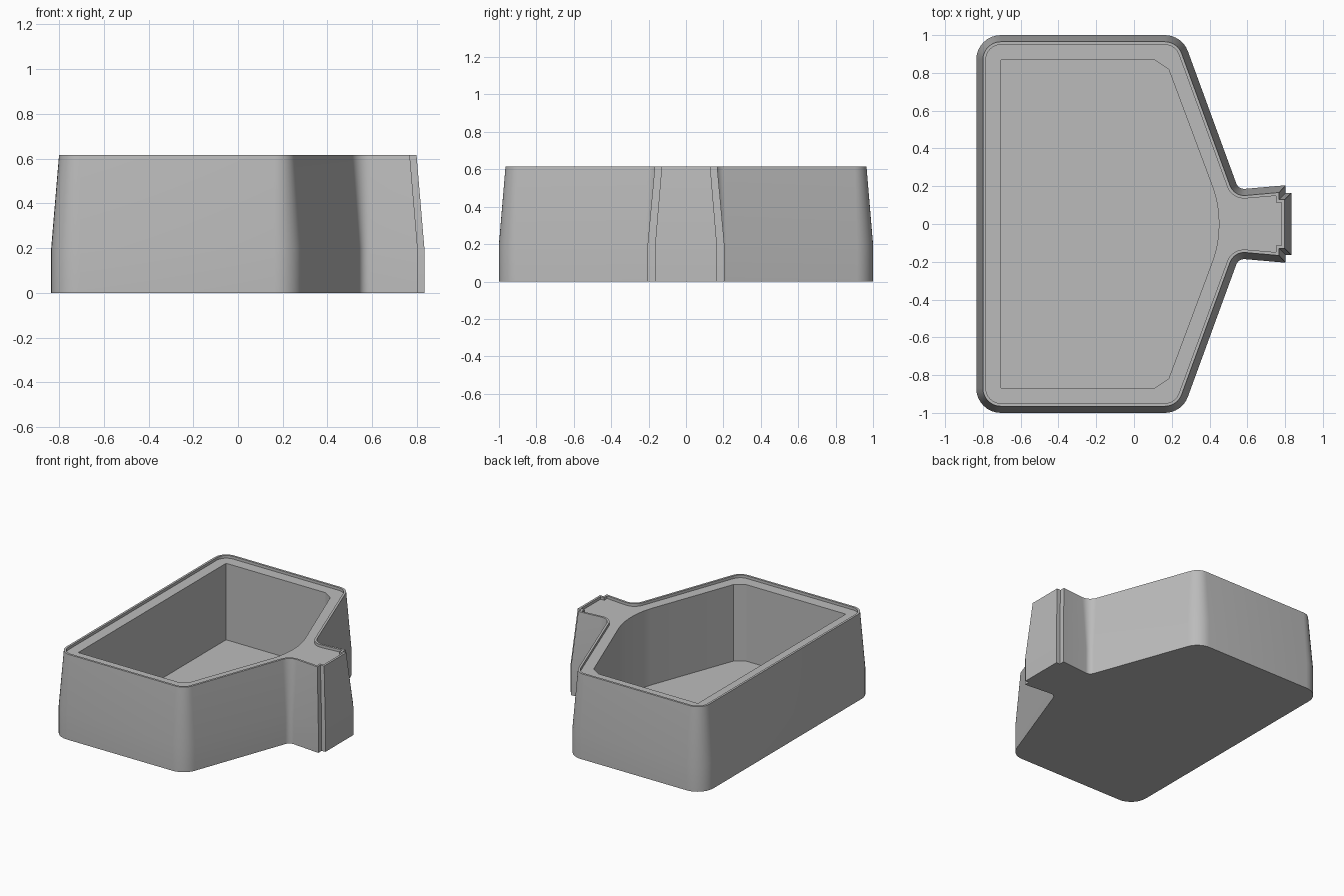
import bpy, bmesh, math
from mathutils import Vector
from mathutils.geometry import intersect_line_line_2d, intersect_line_line

old = bpy.data.objects.get("Cube")
if old:
    bpy.data.objects.remove(old, do_unlink=True)

grey = bpy.data.materials.new("plain_grey")
grey.use_nodes = True
colour = (0.5, 0.5, 0.5, 1)
grey.diffuse_color = colour
grey.node_tree.nodes["Principled BSDF"].inputs["Base Color"].default_value = colour


def mirrored(half):
    """Close a half outline (y >= 0, listed from +x to -x) across the x axis."""
    return half + [(p[0], -p[1], *p[2:]) for p in reversed(half) if p[1] > 0]


def inset_outline(corners, d, steps=8):
    """Inset a counter-clockwise outline of (x, y, radius) by d, rounding corners."""
    n = len(corners)
    pts = [Vector(c[:2]) for c in corners]
    out = []
    for i, p in enumerate(pts):
        a = (p - pts[i - 1]).normalized()
        b = (pts[(i + 1) % n] - p).normalized()
        na, nb = Vector((-a.y, a.x)), Vector((-b.y, b.x))
        corner = p + (na + nb) * d / (1 + na.dot(nb))
        turn = a.cross(b)
        r = corners[i][2]
        if r == 0:
            out.append(corner)
            continue
        side = 1 if turn > 0 else -1
        r -= side * d
        angle = math.atan2(turn, a.dot(b))
        start = corner - a * r * math.tan(abs(angle) / 2)
        centre = start + na * side * r
        for k in range(steps + 1):
            t = angle * k / steps
            spoke = start - centre
            out.append(centre + Vector((
                spoke.x * math.cos(t) - spoke.y * math.sin(t),
                spoke.x * math.sin(t) + spoke.y * math.cos(t))))
    return out


# Body outline with the stepped connector neck, and the cavity outline
body = mirrored([(0.833, 0.165, 0), (0.803, 0.165, 0), (0.803, 0.205, 0),
                 (0.553, 0.183, 0.045), (0.254, 1.0, 0.13), (-0.835, 1.0, 0.13)])
cavity = mirrored([(0.45, 0), (0.446, 0.07), (0.436, 0.13), (0.42, 0.185),
                   (0.183, 0.82), (0.11, 0.867), (-0.705, 0.867)])

top, ledge, floor = 0.615, 0.595, 0.027
bm = bmesh.new()


def ring(points, z):
    return [bm.verts.new((p[0], p[1], z)) for p in points]


def wall(lower, upper):
    n = len(lower)
    for i in range(n):
        j = (i + 1) % n
        bm.faces.new((lower[i], lower[j], upper[j], upper[i]))


def loop_edges(loop):
    return [bm.edges.get((v, loop[i - 1])) for i, v in enumerate(loop)]


# Outer wall, raised lip and recessed ledge
profile = [(0, 0), (0, 0.2), (0.035, top), (0.051, top), (0.051, ledge)]
rings = [ring(inset_outline(body, d), z) for d, z in profile]
for lower, upper in zip(rings, rings[1:]):
    wall(lower, upper)
bm.faces.new(rings[0][::-1])

# Cavity walls, floor and the ledge surface around the opening
floor_ring, mouth = ring(cavity, floor), ring(cavity, ledge)
wall(mouth, floor_ring)
bm.faces.new(floor_ring)
bmesh.ops.triangle_fill(bm, edges=loop_edges(rings[-1]) + loop_edges(mouth),
                        use_beauty=True, normal=(0, 0, 1))
bmesh.ops.recalc_face_normals(bm, faces=bm.faces[:])

mesh = bpy.data.meshes.new("tray_body")
bm.to_mesh(mesh)
bm.free()
mesh.materials.append(grey)
tray = bpy.data.objects.new("tray_body", mesh)
bpy.context.collection.objects.link(tray)
bpy.ops.object.select_all(action="DESELECT")
tray.select_set(True)
bpy.context.view_layer.objects.active = tray
bpy.ops.object.shade_smooth_by_angle(angle=math.radians(30))
